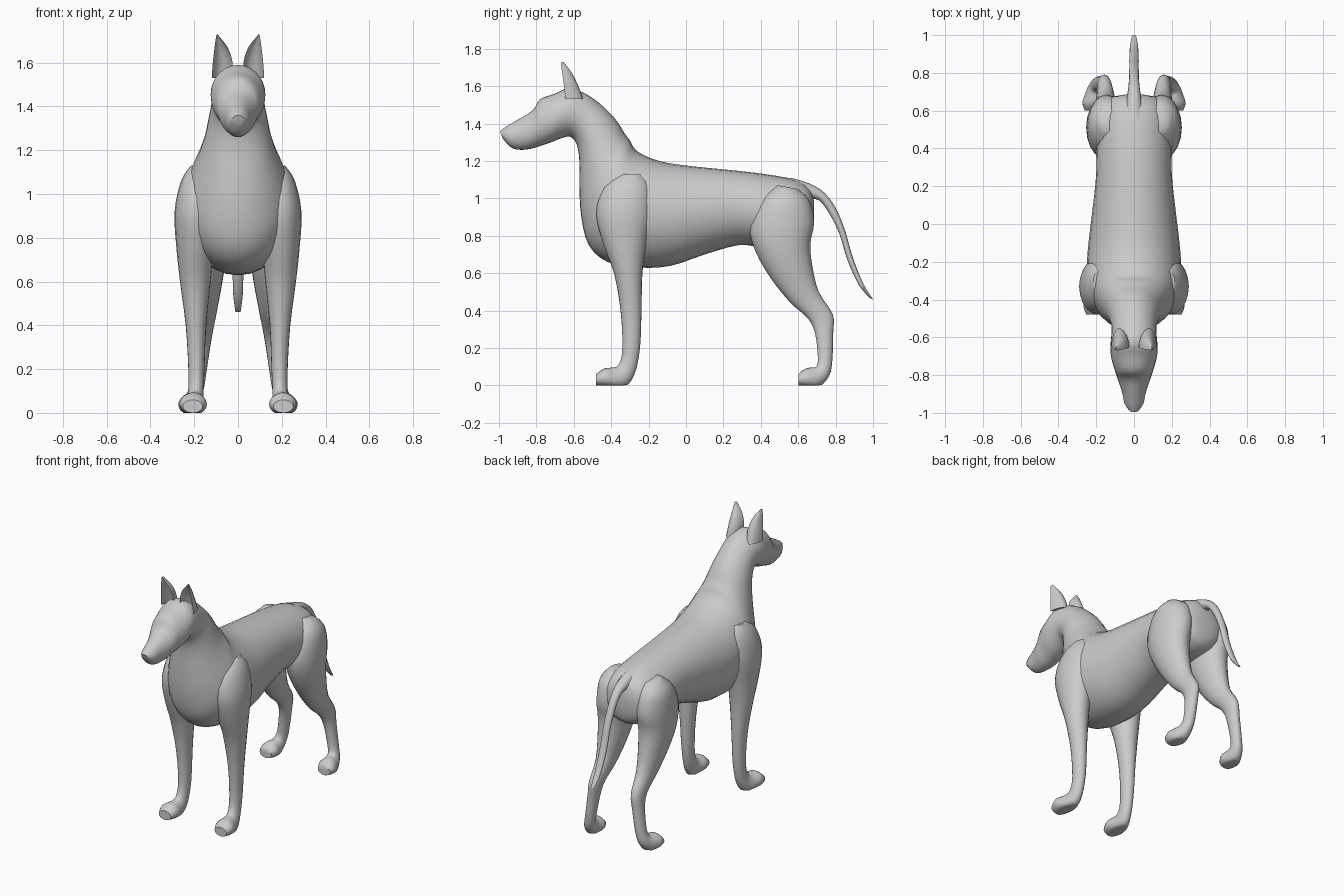
import bpy
import bmesh
import math
from mathutils import Vector

old = bpy.data.objects.get("Cube")
if old:
    bpy.data.objects.remove(old, do_unlink=True)

# One plain grey for the whole animal
coat = bpy.data.materials.new("coat_grey")
coat.use_nodes = True
coat.diffuse_color = (0.6, 0.6, 0.6, 1)
shader = next(n for n in coat.node_tree.nodes if n.type == "BSDF_PRINCIPLED")
shader.inputs["Base Color"].default_value = coat.diffuse_color
shader.inputs["Roughness"].default_value = 0.8


def smooth_path(rings, steps):
    """Catmull-Rom interpolation through a list of ring vectors."""
    result = []
    last = len(rings) - 1
    for i in range(last):
        before, start = rings[max(i - 1, 0)], rings[i]
        end, after = rings[i + 1], rings[min(i + 2, last)]
        for s in range(steps):
            t = s / steps
            result.append([
                b + 0.5 * t * (c - a + t * (2 * a - 5 * b + 4 * c - d
                                            + t * (3 * (b - c) + d - a)))
                for a, b, c, d in zip(before, start, end, after)])
    result.append(rings[last])
    return result


def loft(name, rings, side=1, sides=20, steps=3, cupped=False):
    """Skin rings given as (edge y, z), (opposite edge y, z), centre x, half width."""
    flat = [[*a, *b, x, w] for a, b, x, w in rings]
    bm = bmesh.new()
    loops = []
    for ya, za, yb, zb, x, w in smooth_path(flat, steps):
        centre = Vector((x * side, (ya + yb) / 2, (za + zb) / 2))
        half = Vector((0, (ya - yb) / 2, (za - zb) / 2))
        loop = []
        for k in range(sides):
            angle = math.tau * k / sides
            depth = math.cos(angle)
            if cupped:
                depth = 1 - 1.5 * depth if depth > 0 else 1 + 2 * depth
            p = centre + half * depth + Vector((w * math.sin(angle), 0, 0))
            p.z = max(p.z, 0)
            loop.append(bm.verts.new(p))
        loops.append(loop)
    for lower, upper in zip(loops, loops[1:]):
        for k in range(sides):
            n = (k + 1) % sides
            bm.faces.new((lower[k], lower[n], upper[n], upper[k]))
    # Close both ends with a fan
    for loop in (loops[0], loops[-1]):
        middle = sum((v.co for v in loop), Vector()) / sides
        pole = bm.verts.new(middle)
        for k in range(sides):
            bm.faces.new((loop[k], loop[(k + 1) % sides], pole))
    bmesh.ops.recalc_face_normals(bm, faces=bm.faces)
    mesh = bpy.data.meshes.new(name)
    bm.to_mesh(mesh)
    bm.free()
    mesh.materials.append(coat)
    part = bpy.data.objects.new(name, mesh)
    bpy.context.collection.objects.link(part)
    bpy.ops.object.select_all(action="DESELECT")
    part.select_set(True)
    bpy.context.view_layer.objects.active = part
    bpy.ops.object.shade_smooth_by_angle(angle=math.radians(50))
    return part


# Trunk from rump to nape: back edge, belly edge
trunk = [
    ((.685, .98), (.685, .88), 0, .05),
    ((.66, 1.05), (.66, .78), 0, .14),
    ((.58, 1.10), (.55, .74), 0, .19),
    ((.42, 1.13), (.40, .74), 0, .20),
    ((.25, 1.15), (.28, .75), 0, .20),
    ((.05, 1.17), (.10, .70), 0, .22),
    ((-.10, 1.19), (-.08, .64), 0, .24),
    ((-.20, 1.22), (-.25, .63), 0, .25),
    ((-.27, 1.26), (-.42, .66), 0, .245),
    ((-.30, 1.31), (-.52, .75), 0, .22),
    ((-.33, 1.35), (-.56, .90), 0, .185),
    ((-.36, 1.40), (-.57, 1.06), 0, .155),
    ((-.41, 1.46), (-.57, 1.20), 0, .135),
    ((-.49, 1.53), (-.585, 1.29), 0, .12),
]
# Head from nape to nose: crown edge, jaw edge
head = [
    ((-.56, 1.57), (-.62, 1.33), 0, .12),
    ((-.63, 1.59), (-.67, 1.32), 0, .125),
    ((-.70, 1.56), (-.72, 1.30), 0, .12),
    ((-.78, 1.53), (-.78, 1.28), 0, .10),
    ((-.82, 1.47), (-.83, 1.265), 0, .085),
    ((-.90, 1.42), (-.89, 1.26), 0, .062),
    ((-.96, 1.385), (-.94, 1.275), 0, .05),
    ((-.995, 1.36), (-.98, 1.32), 0, .025),
]
loft("body_and_head", trunk + head, sides=28)

# Tail: outer edge, inner edge
loft("tail", [
    ((.56, 1.11), (.58, 1.03), 0, .05),
    ((.66, 1.08), (.645, 1.0), 0, .04),
    ((.74, 1.03), (.71, .99), 0, .03),
    ((.80, .95), (.765, .92), 0, .026),
    ((.85, .83), (.82, .81), 0, .025),
    ((.89, .69), (.863, .67), 0, .025),
    ((.945, .55), (.925, .535), 0, .022),
    ((1.0, .46), (.985, .465), 0, .012),
], sides=12)

# Limbs: front edge, rear edge
front_leg = [
    ((-.36, 1.13), (-.24, 1.13), .17, .045),
    ((-.44, 1.06), (-.19, 1.06), .18, .08),
    ((-.48, .92), (-.18, .92), .19, .10),
    ((-.44, .75), (-.21, .77), .195, .087),
    ((-.385, .60), (-.233, .60), .195, .07),
    ((-.35, .40), (-.238, .40), .192, .047),
    ((-.34, .20), (-.246, .20), .19, .037),
    ((-.36, .11), (-.275, .06), .193, .036),
    ((-.40, .095), (-.33, -.01), .20, .047),
    ((-.44, .09), (-.42, -.01), .205, .063),
    ((-.48, .06), (-.48, 0), .207, .045),
]
hind_leg = [
    ((.49, 1.07), (.60, 1.05), .12, .06),
    ((.40, 1.0), (.66, .99), .135, .10),
    ((.34, .86), (.685, .87), .145, .107),
    ((.37, .72), (.665, .76), .15, .10),
    ((.455, .57), (.675, .64), .15, .08),
    ((.56, .44), (.71, .50), .15, .055),
    ((.65, .36), (.785, .38), .155, .04),
    ((.69, .28), (.787, .28), .165, .035),
    ((.705, .15), (.782, .13), .185, .034),
    ((.695, .10), (.765, .05), .20, .038),
    ((.66, .095), (.71, -.01), .21, .05),
    ((.63, .085), (.65, -.01), .213, .06),
    ((.602, .06), (.602, 0), .216, .045),
]
# Upright ears, hollow towards the front
ear = [
    ((-.645, 1.53), (-.55, 1.53), .075, .045),
    ((-.652, 1.60), (-.575, 1.60), .07, .045),
    ((-.662, 1.67), (-.61, 1.67), .077, .03),
    ((-.67, 1.725), (-.655, 1.73), .095, .004),
]
for label, side in (("left", 1), ("right", -1)):
    loft(label + "_front_leg", front_leg, side)
    loft(label + "_hind_leg", hind_leg, side)
    loft(label + "_ear", ear, side, sides=16, cupped=True)
